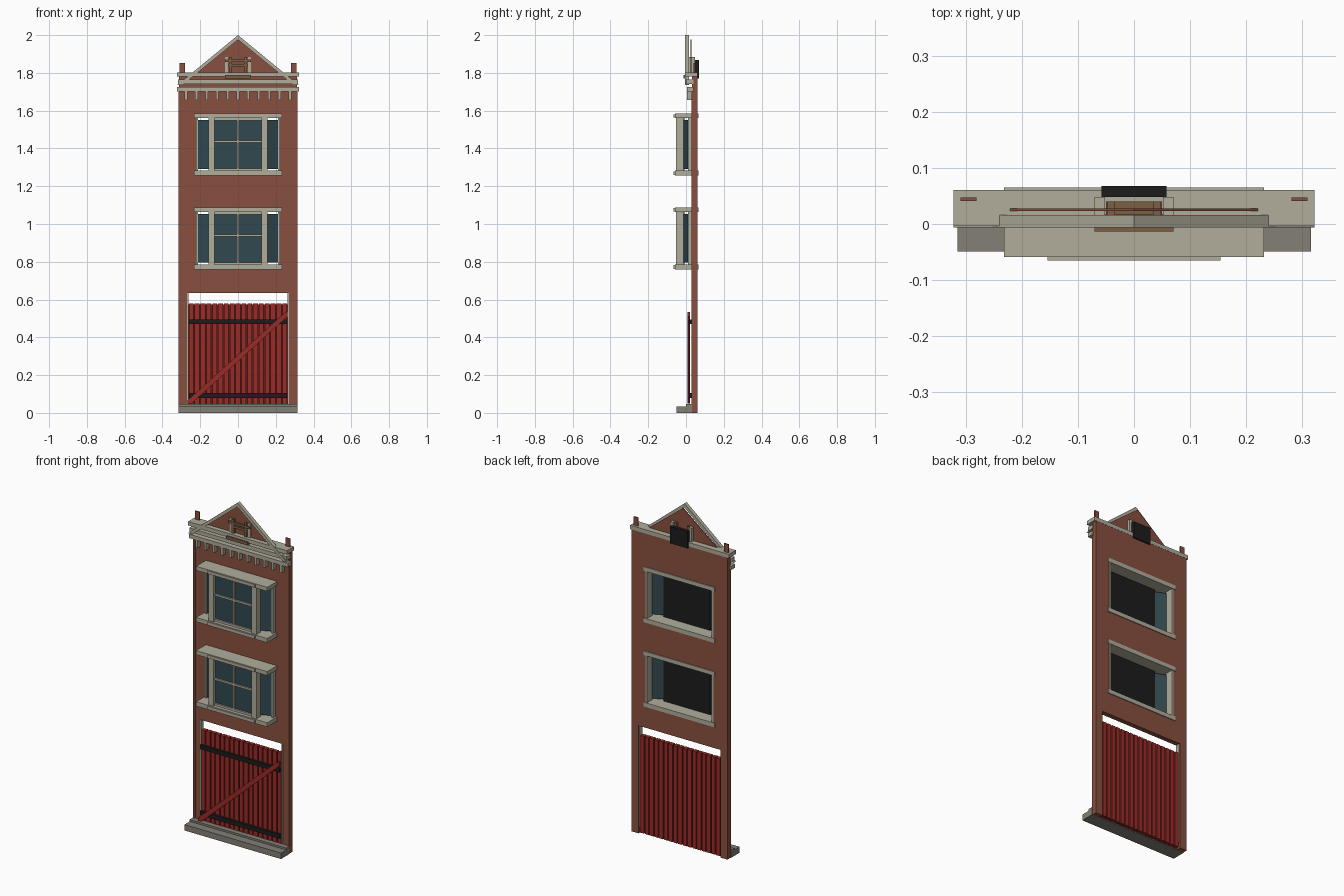
import bpy, bmesh, math
from mathutils import Matrix, Vector

cube = bpy.data.objects.get("Cube")
if cube:
    bpy.data.objects.remove(cube, do_unlink=True)


def material(name, rgb):
    m = bpy.data.materials.new(name)
    m.use_nodes = True
    m.diffuse_color = (*rgb, 1)
    bsdf = next(n for n in m.node_tree.nodes if n.type == "BSDF_PRINCIPLED")
    bsdf.inputs["Base Color"].default_value = (*rgb, 1)
    bsdf.inputs["Roughness"].default_value = 0.8
    return m


BRICK = material("brick", (0.25, 0.08, 0.05))
STONE = material("pale stone", (0.44, 0.42, 0.33))
STEP = material("step grey", (0.23, 0.215, 0.18))
RED = material("door red", (0.32, 0.025, 0.02))
DARK_RED = material("door groove red", (0.1, 0.012, 0.01))
BLACK = material("black", (0.012, 0.012, 0.012))
GLASS = material("window glass", (0.03, 0.065, 0.08))
WOOD = material("wood", (0.2, 0.115, 0.06))


def finish(name, bm, mat):
    bmesh.ops.recalc_face_normals(bm, faces=bm.faces)
    mesh = bpy.data.meshes.new(name)
    bm.to_mesh(mesh)
    bm.free()
    mesh.materials.append(mat)
    obj = bpy.data.objects.new(name, mesh)
    bpy.context.collection.objects.link(obj)
    return obj


def boxes(name, mat, spans):
    """One object from (x0, x1, y0, y1, z0, z1) spans."""
    bm = bmesh.new()
    for x0, x1, y0, y1, z0, z1 in spans:
        mid = Vector((x0 + x1, y0 + y1, z0 + z1)) / 2
        size = Matrix.Diagonal((x1 - x0, y1 - y0, z1 - z0, 1))
        bmesh.ops.create_cube(bm, size=1, matrix=Matrix.Translation(mid) @ size)
    return finish(name, bm, mat)


def both(x0, x1, *rest):
    return [(x0, x1, *rest), (-x1, -x0, *rest)]


def prism(name, mat, points, y0, y1):
    """Front outline of (x, z) points extruded in y."""
    bm = bmesh.new()
    face = bm.faces.new([bm.verts.new((x, y0, z)) for x, z in points])
    out = bmesh.ops.extrude_face_region(bm, geom=[face])
    moved = [v for v in out["geom"] if isinstance(v, bmesh.types.BMVert)]
    bmesh.ops.translate(bm, verts=moved, vec=(0, y1 - y0, 0))
    return finish(name, bm, mat)


# Brick wall with door and window openings
W, FRONT, BACK = 0.312, 0.032, 0.06
FLOORS = (0.76, 1.257)
wall = both(0.268, W, FRONT, BACK, 0, 0.635)
wall += [(-W, W, FRONT, BACK, a, b) for a, b in ((0.635, 0.77), (1.075, 1.267), (1.572, 1.79))]
for z in FLOORS:
    wall += both(0.213, W, FRONT, BACK, z + 0.01, z + 0.315)
boxes("brick_wall", BRICK, wall)
boxes("corner_strips", BRICK, both(0.301, 0.314, 0.028, FRONT, 0.04, 1.70))
boxes("front_step", STEP, [(-0.315, 0.315, -0.049, FRONT, 0, 0.035),
                           (-0.315, 0.315, 0.0, FRONT, 0.035, 0.046)])

# Plank door with straps and a diagonal brace
N = 17
pitch = 0.526 / N
boxes("door_planks", RED, [(-0.263 + i * pitch + 0.003, -0.263 + (i + 1) * pitch - 0.003,
                            0.03, 0.056, 0.005, 0.578) for i in range(N)])
boxes("door_grooves", DARK_RED, [(-0.262, 0.262, 0.038, 0.048, 0.005, 0.575)])
boxes("door_jambs", STONE, both(0.263, 0.27, 0.03, 0.056, 0.04, 0.635))
boxes("door_straps", BLACK, [(-0.26, 0.26, 0.016, 0.03, z, z + 0.025) for z in (0.08, 0.47)])
prism("door_brace", RED, [(-0.268, 0.05), (-0.245, 0.05), (0.262, 0.51),
                          (0.262, 0.533), (0.25, 0.533), (-0.268, 0.066)], 0.008, 0.02)

# Bay windows, one per floor
for floor, z in zip(("lower", "upper"), FLOORS):
    bottom, top = z + 0.025, z + 0.303
    slabs = []
    for a, b in ((z, bottom), (top, z + 0.327)):
        slabs += [(-0.232, 0.232, -0.059, 0.065, a, b),
                  (-0.154, 0.154, -0.065, -0.059, a + 0.003, b - 0.003)]
    boxes(floor + "_bay_slabs", STONE, slabs)
    boxes(floor + "_bay_posts", STONE,
          both(0.125, 0.156, -0.052, -0.014, bottom, top)
          + both(0.211, 0.222, 0.01, 0.062, bottom, top))
    boxes(floor + "_bay_sashes", STONE, [
        (-0.125, 0.125, -0.04, -0.03, top - 0.012, top),
        (-0.125, 0.125, -0.04, -0.03, bottom, bottom + 0.012),
        (-0.125, 0.125, -0.04, -0.03, z + 0.174, z + 0.185),
        (-0.005, 0.005, -0.04, -0.03, bottom, top)])
    boxes(floor + "_bay_glass", GLASS, [(-0.127, 0.127, -0.03, -0.025, bottom, top)])
    boxes(floor + "_bay_blind", BLACK, [(-0.152, 0.152, -0.014, -0.008, bottom, top)])
    # Slanted side panes
    for side in (1, -1):
        bm = bmesh.new()
        plan = [(0.15, -0.016), (0.213, 0.012), (0.213, 0.018), (0.15, -0.01)]
        face = bm.faces.new([bm.verts.new((side * x, y, bottom + 0.01)) for x, y in plan])
        out = bmesh.ops.extrude_face_region(bm, geom=[face])
        moved = [v for v in out["geom"] if isinstance(v, bmesh.types.BMVert)]
        bmesh.ops.translate(bm, verts=moved, vec=(0, 0, top - bottom - 0.02))
        finish(f"{floor}_side_pane_{'left' if side > 0 else 'right'}", bm, GLASS)

# Cornice bands and dentils
boxes("cornice", STONE, [(-0.322, 0.322, -0.004, 0.061, 1.78, 1.803),
                         (-0.318, 0.318, 0.0, 0.04, 1.742, 1.765),
                         (-0.322, 0.322, 0.004, 0.04, 1.702, 1.725)])
boxes("cornice_dentils", STONE, [(x - 0.007, x + 0.007, 0.006, FRONT, 1.657, 1.702)
                                 for x in (-0.275 + i * 0.055 for i in range(11))])
boxes("parapet_posts", BRICK, both(0.281, 0.309, 0.041, 0.047, 1.80, 1.852))

# Gable with sloping copings
prism("gable_panel", BRICK, [(-0.25, 1.78), (0.25, 1.78), (0, 1.977)], 0.023, 0.028)
prism("gable_coping", STONE, [(-0.322, 1.735), (0, 2.0), (0.322, 1.735),
                              (0.295, 1.735), (0, 1.976), (-0.295, 1.735)], -0.006, 0.016)

# Gable window
boxes("gable_window_surround", STONE, both(0.052, 0.07, 0.016, 0.048, 1.79, 1.885))
boxes("gable_window_frame", WOOD,
      both(0.034, 0.048, 0.01, 0.04, 1.785, 1.885)
      + [(-0.07, 0.07, 0.008, 0.018, 1.857, 1.87), (-0.05, 0.05, 0.012, 0.04, 1.835, 1.848)])
boxes("gable_window_sill", WOOD, [(-0.07, 0.07, -0.013, 0.01, 1.77, 1.788)])
boxes("gable_window_backing", BLACK, [(-0.058, 0.058, 0.048, 0.068, 1.77, 1.868)])
